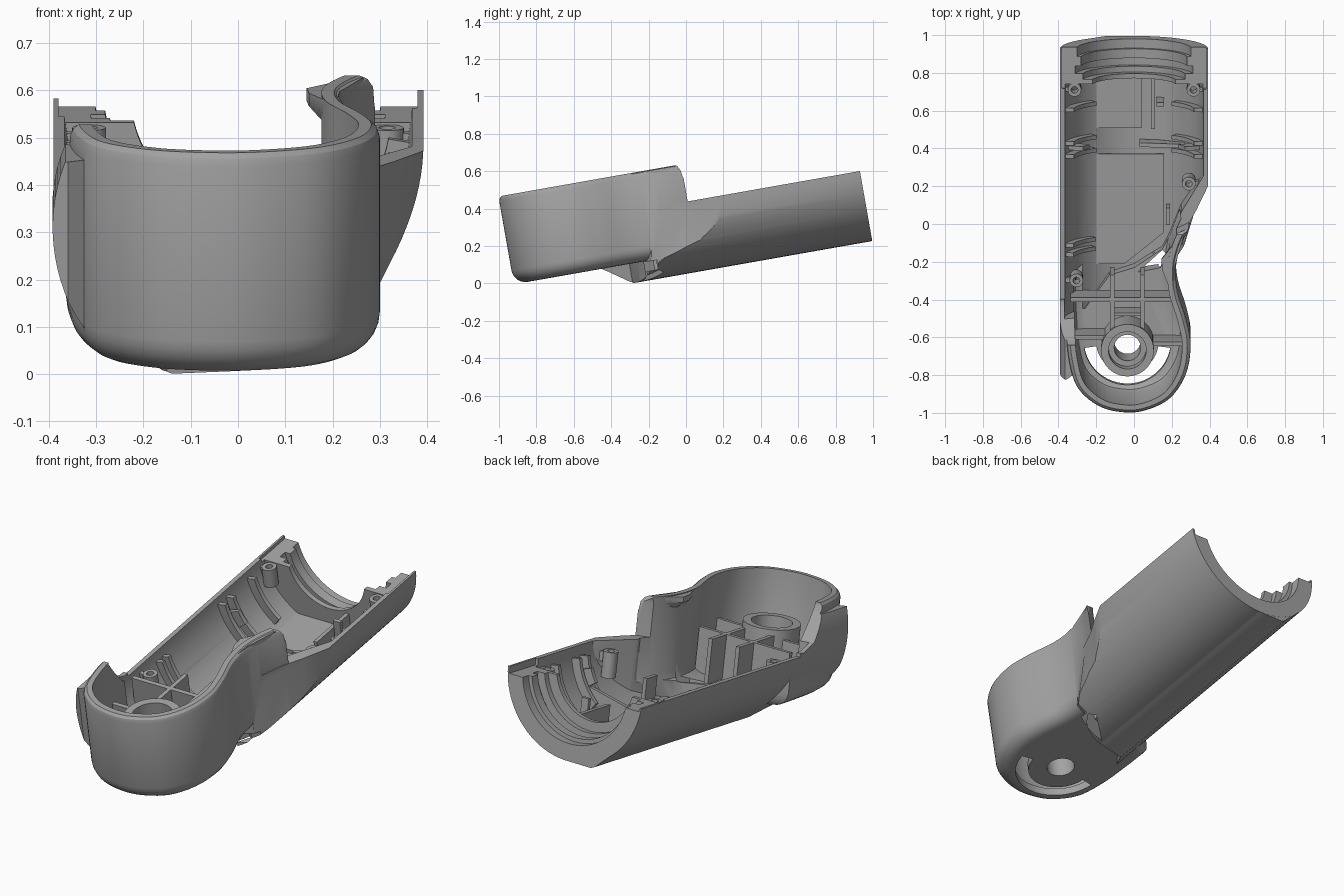
import bpy, bmesh
from math import sin, cos, pi, radians
from mathutils import Vector, Matrix

old = bpy.data.objects.get("Cube")
if old:
    bpy.data.objects.remove(old, do_unlink=True)

grey = bpy.data.materials.new("mid_grey_plastic")
grey.use_nodes = True
grey.diffuse_color = (0.37, 0.37, 0.37, 1)
grey.node_tree.nodes["Principled BSDF"].inputs["Base Color"].default_value = (0.37, 0.37, 0.37, 1)

AXIS_W = 0.443      # height of the grip axis above the flat working plane
PARTING = 0.43      # height of the parting plane
parts = []


def loft(name, loops, ring=False):
    """Skin a list of equal point loops, capped or closed into a ring."""
    bm = bmesh.new()
    rows = [[bm.verts.new(p) for p in loop] for loop in loops]
    pairs = list(zip(rows, rows[1:])) + ([(rows[-1], rows[0])] if ring else [])
    n = len(rows[0])
    for a, b in pairs:
        for i in range(n):
            j = (i + 1) % n
            bm.faces.new((a[i], a[j], b[j], b[i]))
    if not ring:
        bm.faces.new(rows[0][::-1])
        bm.faces.new(rows[-1])
    bmesh.ops.recalc_face_normals(bm, faces=bm.faces)
    me = bpy.data.meshes.new(name)
    bm.to_mesh(me)
    bm.free()
    me.materials.append(grey)
    ob = bpy.data.objects.new(name, me)
    bpy.context.collection.objects.link(ob)
    parts.append(ob)
    return ob


def prism(name, pts, lo, hi, axis="z"):
    place = {"x": lambda p, h: (h, p[0], p[1]),
             "y": lambda p, h: (p[0], h, p[1]),
             "z": lambda p, h: (p[0], p[1], h)}[axis]
    return loft(name, [[place(p, h) for p in pts] for h in (lo, hi)])


def box(name, x0, x1, y0, y1, z0, z1):
    return prism(name, [(x0, y0), (x1, y0), (x1, y1), (x0, y1)], z0, z1)


def lathe(name, profile, n=96):
    """Solid of revolution about the grip axis from (position, radius) pairs."""
    angs = [2 * pi * (i + 0.5) / n for i in range(n)]
    return loft(name, [[(r * cos(a), u, AXIS_W + r * sin(a)) for a in angs] for u, r in profile])


def collar(name, x, y, z0, z1, r, hole, n=40):
    """Upright hollow cylinder."""
    angs = [2 * pi * i / n for i in range(n)]
    prof = [(r, z0), (r, z1), (hole, z1), (hole, z0)]
    return loft(name, [[(x + q * cos(a), y + q * sin(a), z) for a in angs] for q, z in prof], True)


def boolean(target, cutter, op="DIFFERENCE"):
    cutter.hide_render = True
    mod = target.modifiers.new("cut", "BOOLEAN")
    mod.operation, mod.solver, mod.object = op, "EXACT", cutter
    bpy.context.view_layer.objects.active = target
    bpy.ops.object.modifier_apply(modifier=mod.name)
    parts.remove(cutter)
    bpy.data.objects.remove(cutter, do_unlink=True)


def spline(ctrl, steps=5):
    """Catmull-Rom curve through the control points."""
    c = [Vector(p) for p in [ctrl[0]] + ctrl + [ctrl[-1]]]
    out = []
    for a, b, d, e in zip(c, c[1:], c[2:], c[3:]):
        for k in range(steps):
            t = k / steps
            out.append(0.5 * (2 * b + (d - a) * t + (2 * a - 5 * b + 4 * d - e) * t * t
                              + (3 * b - a - 3 * d + e) * t ** 3))
    return out + [c[-1]]


def inset(path, d):
    out = []
    for i, p in enumerate(path):
        t = (path[min(i + 1, len(path) - 1)] - path[max(i - 1, 0)]).normalized()
        out.append(p + Vector((t.y, -t.x)) * d)
    return out


# Head: rounded prism following the waisted plan outline
outline = spline([(.29, .085), (.245, -.02), (.222, -.13), (.232, -.26), (.275, -.4),
                  (.30, -.54), (.275, -.7), (.19, -.83), (.06, -.895), (-.06, -.905),
                  (-.19, -.87), (-.3, -.77), (-.345, -.62), (-.36, -.45), (-.365, -.3)])


def head_solid(name, levels, rear):
    return loft(name, [[(p.x, p.y, w) for p in inset(outline, d) + [Vector(q) for q in rear]]
                       for d, w in levels])


R = 0.075
curve = [radians(15 * k) for k in range(7)]
levels = [(R * (1 - sin(a)), 0.155 + R * (1 - cos(a))) for a in curve]
body = head_solid("handle_shell", levels + [(0, .605), (.006, .622), (.018, .632)], [(0, -.06)])
head_void = head_solid("head_void", [(.085, .195), (.055, .21), (.045, .24), (.045, .9)],
                       [(-.3, -.2), (.23, .2)])
boolean(body, prism("peak_rounding", [(.045, .64), (.064, .624), (.076, .6), (.082, .56),
                                      (.2, .55), (.2, .7)], .1, .5, "x"))

# Grip: cylinder with a flattened keel, cut obliquely in front, halved at the parting plane
grip = lathe("grip", [(-1, .392), (1.02, .392)])
boolean(grip, prism("keel", [(.02, .06), (0, .051), (-.14, .05), (-.16, .06), (-.262, .153),
                             (0, .3)], -.6, 1.0195, "y"), "UNION")
rest = [(.05, -.24), (-.15, -.28), (-.28, -.45), (-.325, -.71), (-.36, -.735), (-.395, -.725),
        (-.6, -.72), (-.6, 1.3), (.6, 1.3), (.6, .55), (.392, .28)]
low = [(.33, .13), (.305, .03), (.265, -.09), (.22, -.16)] + rest
high = [(.33, .15), (.285, .07), (.25, -.02), (.21, -.12)] + rest
boolean(grip, loft("grip_plan", [[(x, y, w) for x, y in plan] for plan, w in
                                 ((low, -.1), (low, .155), (high, .4), (high, .585))]), "INTERSECT")
step = [(-.54, .95), (-.54, .62), (-.5, .55), (-.44, .465), (-.36, PARTING),
        (1.3, PARTING), (1.3, .95)]
boolean(grip, prism("grip_trim", step, -.7, .7, "x"))
boolean(body, prism("head_trim", step, -.7, .1, "x"))
boolean(body, grip, "UNION")
boolean(body, head_void)

# Grip cavity with the stepped collar at the back end
cavity = lathe("cavity", [(-1, .368), (.822, .368), (.822, .225), (.847, .225), (.847, .275),
                          (.878, .275), (.878, .315), (.92, .315), (.92, .285), (.97, .285),
                          (.97, .305), (1.1, .305)])
boolean(cavity, prism("cavity_plan", [(.6, 1.3), (.6, .6), (.365, .33), (.25, .14), (.19, -.02),
                                      (.15, -.1), (0, -.2), (-.13, -.24), (-.26, -.42),
                                      (-.6, -.45), (-.6, 1.3)], -.2, 1.1), "INTERSECT")
boolean(body, cavity)
boolean(body, box("collar_step", -.38, .38, .8, 1.1, .395, .7))
boolean(body, box("left_rim_step", -.6, -.2, -.33, 1.1, .412, .7))

# Openings: curved slot and pivot hole in the head floor, gap below the waist
BX, BY = -.035, -.6
arc = [radians(188 + 164 * k / 24) for k in range(25)]
slot = [(BX + .165 * cos(a), BY + .165 * sin(a)) for a in arc]
slot += [(BX + .23 * cos(a), BY + .23 * sin(a)) for a in reversed(arc)]
boolean(body, prism("slot", slot, 0, .26))
hole = [(BX + .07 * cos(pi * k / 20), BY + .07 * sin(pi * k / 20)) for k in range(40)]
boolean(body, prism("pivot_hole", hole, 0, .3))
boolean(body, prism("waist_gap", [(.02, -.225), (.15, -.105), (.18, -.13), (.14, -.2)], 0, .27))
boolean(body, box("side_notch", .1, .4, -.2, -.13, .1, .15))

# Tapered lip inside the waist rim
lip_top = [(.265, .05), (.2, -.01), (.145, -.08), (.15, -.14), (.205, -.28), (.215, -.12)]
lip_foot = [(.265, .05), (.235, -.01), (.2, -.08), (.195, -.14), (.21, -.28), (.215, -.12)]
loft("waist_lip", [[(x, y, w) for x, y in pts] for pts, w in
                   ((lip_foot, .55), (lip_top, .6), (lip_top, .628))])

# Pivot boss and its ribs
collar("pivot_boss", BX, BY, .18, .45, .14, .1)
collar("pivot_bush", BX, BY, .157, .37, .11, .07)
for x in (-.115, .045):
    box("long_rib", x - .011, x + .011, -.5, -.2, .17, .42)
box("cross_rib", -.335, .195, -.345, -.322, .19, .42)
box("left_rib", -.32, -.15, -.55, -.528, .19, .4)
box("right_rib", .09, .265, -.585, -.563, .19, .4)
box("bridge_plate", -.115, .045, -.43, -.415, .18, .36)

# Screw posts
for x, y, z in ((-.315, .79, .29), (.315, .79, .29), (.29, .285, .26), (-.305, -.235, .26)):
    collar("screw_post", x, y, z, .39, .036, .018, 24)
    s = 1 if x > 0 else -1
    box("post_web", min(x + s * .03, s * .37), max(x + s * .03, s * .37),
        y - .012, y + .012, .33, .38)


# Curved ribs standing on the cavity wall
def arc_rib(side, u, a0, a1, depth):
    angs = [radians(a0 + (a1 - a0) * k / 10) for k in range(11)]
    pts = [(side * r * sin(a), AXIS_W - r * cos(a))
           for r, seq in ((.378, angs), (.378 - depth, angs[::-1])) for a in seq]
    prism("wall_rib", pts, u - .011, u + .011, "y")


for side in (-1, 1):
    for u in (.43, .5, .68):
        arc_rib(side, u, 38, 80, .055)
    arc_rib(side, .465, 55, 70, .09)
for u in (-.1, -.05):
    arc_rib(-1, u, 38, 78, .05)

# Raised floor panels, dividers and tabs
prism("front_panel", [(-.2, -.19), (-.05, -.19), (.16, -.02), (.16, .4), (-.2, .4)], .112, .135)
box("rear_panel", -.2, .04, .54, .82, .112, .135)
box("divider", .09, .11, .55, .83, .09, .22)
prism("floor_rib", [(.03, .09), (.12, .1), (.27, .19), (.27, .25), (.03, .2)], .45, .472, "y")
box("tab", .12, .16, .68, .7, .09, .27)
box("tab", .17, .19, .04, .13, .12, .25)

# Tilt everything to its resting angle and shade
tilt = Matrix.Rotation(radians(10), 4, "X")
bpy.ops.object.select_all(action="DESELECT")
for ob in parts:
    ob.data.transform(tilt)
    ob.select_set(True)
bpy.context.view_layer.objects.active = body
bpy.ops.object.shade_smooth_by_angle(angle=radians(30))
